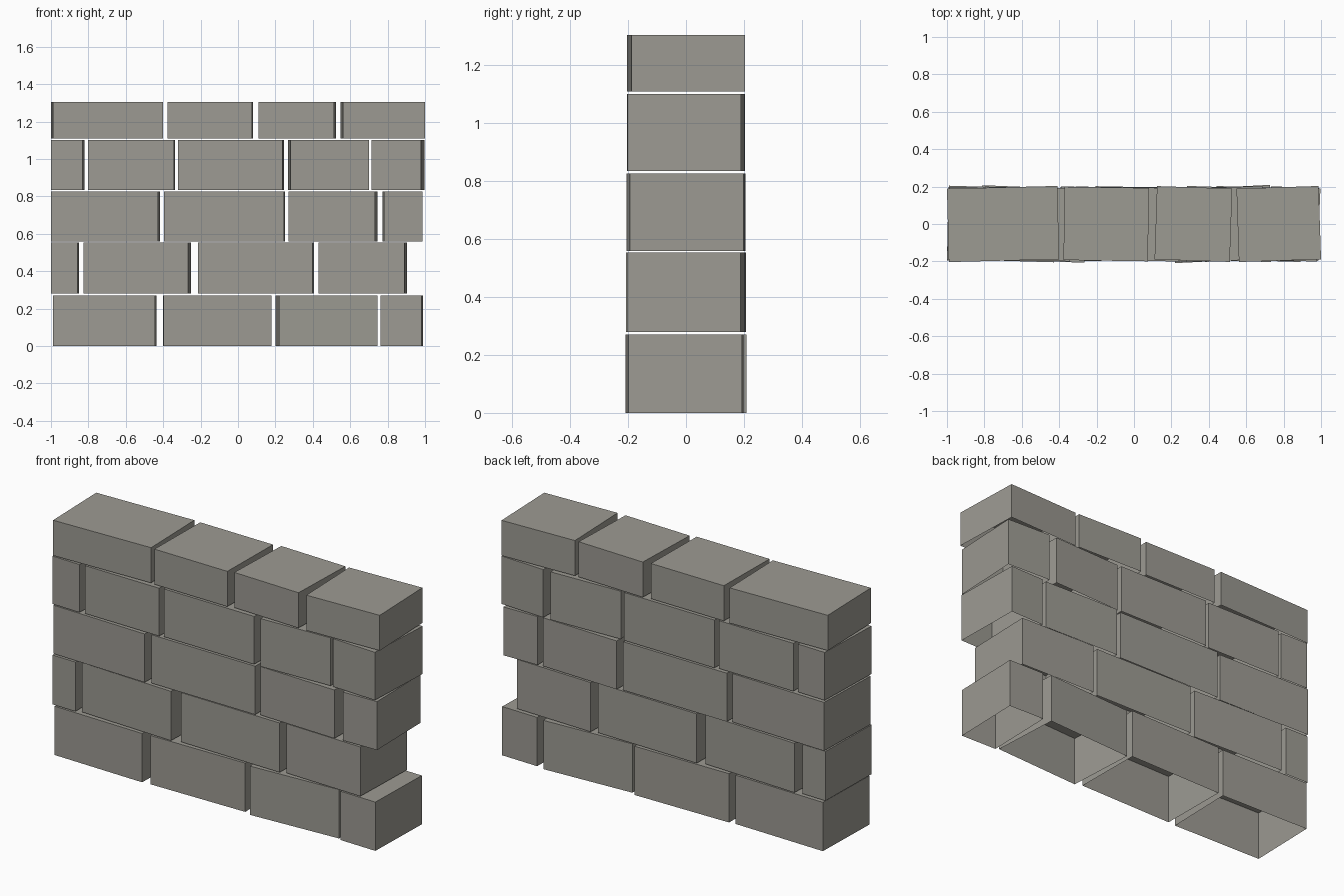
import bpy, bmesh
from math import sin, cos
from mathutils import Matrix

cube = bpy.data.objects.get("Cube")
if cube:
    bpy.data.objects.remove(cube, do_unlink=True)

# Weathered stone colour
stone = bpy.data.materials.new("warm_grey_stone")
stone.use_nodes = True
colour = (0.335, 0.325, 0.291, 1)
stone.diffuse_color = colour
stone.node_tree.nodes["Principled BSDF"].inputs["Base Color"].default_value = colour

DEPTH = 0.392


def brick(name, left, right, bottom, top, skew):
    """Slightly turned block, open underneath; skew is the sideways drift over its depth."""
    yaw = skew / DEPTH
    length = (right - left - DEPTH * abs(sin(yaw))) / cos(yaw)
    bm = bmesh.new()
    bmesh.ops.create_cube(bm, size=1)
    under = [f for f in bm.faces if f.normal.z < -0.5]
    bmesh.ops.delete(bm, geom=under, context="FACES")
    bm.transform(Matrix.Diagonal((length, DEPTH, top - bottom, 1)))
    mesh = bpy.data.meshes.new(name)
    bm.to_mesh(mesh)
    bm.free()
    mesh.materials.append(stone)
    obj = bpy.data.objects.new(name, mesh)
    obj.location = ((left + right) / 2, 0, (bottom + top) / 2)
    obj.rotation_euler.z = yaw
    bpy.context.collection.objects.link(obj)


# Courses from the ground up: bottom, top, then (left, right, skew) per brick
courses = [
    (0.0, 0.27, [(-0.99, -0.435, -0.01), (-0.4, 0.18, 0.003),
                 (0.2, 0.747, 0.02), (0.763, 0.99, -0.01)]),
    (0.28, 0.553, [(-1.0, -0.85, -0.008), (-0.825, -0.25, -0.016),
                   (-0.215, 0.405, -0.008), (0.43, 0.903, -0.012)]),
    (0.558, 0.826, [(-1.0, -0.417, -0.012), (-0.395, 0.25, -0.005),
                    (0.27, 0.745, -0.013), (0.773, 0.987, 0.007)]),
    (0.835, 1.1, [(-1.0, -0.82, -0.012), (-0.803, -0.337, -0.006),
                  (-0.32, 0.245, -0.006), (0.267, 0.7, 0.013),
                  (0.715, 0.997, -0.018)]),
    (1.11, 1.305, [(-1.0, -0.4, 0.01), (-0.377, 0.08, -0.006),
                   (0.11, 0.525, -0.013), (0.548, 1.0, 0.013)]),
]
for c, (bottom, top, bricks) in enumerate(courses, 1):
    for b, (left, right, skew) in enumerate(bricks, 1):
        brick(f"course_{c}_brick_{b}", left, right, bottom, top, skew)
